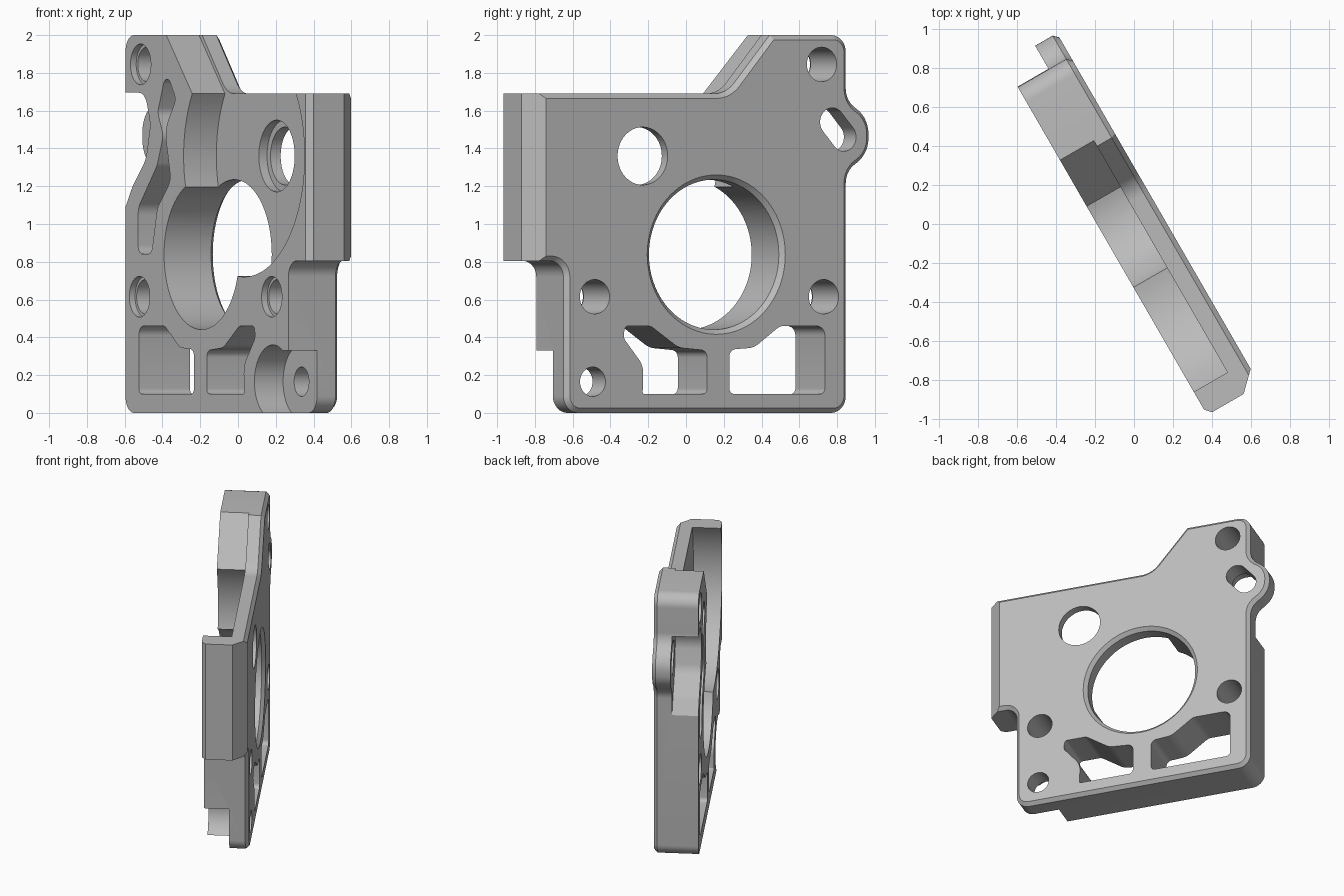
import bpy, bmesh, math
from mathutils import Vector as V

if "Cube" in bpy.data.objects:
    bpy.data.objects.remove(bpy.data.objects["Cube"], do_unlink=True)

TURN = math.radians(60)          # the plate stands turned about the vertical
C, S = math.cos(TURN), math.sin(TURN)
FRONT, BACK, EDGE = -0.165, 0.147, 0.025


def place(u, w, z):
    """u runs along the plate, w through its thickness, z up."""
    return (C * u + S * w, -S * u + C * w, z)


def arc(cu, cz, r, a0=0, a1=360, n=64):
    full = a1 - a0 == 360
    steps = n if full else n + 1
    return [V((cu + r * math.cos(a), cz + r * math.sin(a)))
            for a in (math.radians(a0 + (a1 - a0) * i / n) for i in range(steps))]


def rounded(corners, n=10):
    """Polygon from (u, z, radius) corners with filleted corners."""
    out = []
    for i, (u, z, r) in enumerate(corners):
        p = V((u, z))
        if r == 0:
            out.append(p)
            continue
        d1 = (V(corners[i - 1][:2]) - p).normalized()
        d2 = (V(corners[(i + 1) % len(corners)][:2]) - p).normalized()
        half = d1.angle(d2) / 2
        t, phi = r / math.tan(half), math.pi - 2 * half
        mid = p + (d1 + d2).normalized() * (r / math.sin(half))
        s, e = p + d1 * t - mid, p + d2 * t - mid
        out += [mid + (s * math.sin((1 - k / n) * phi) + e * math.sin(k / n * phi)) / math.sin(phi)
                for k in range(n + 1)]
    return out


def inset(poly, d):
    """Shrink a counter-clockwise polygon by d."""
    out = []
    for i, p in enumerate(poly):
        e1 = (p - poly[i - 1]).normalized()
        e2 = (poly[(i + 1) % len(poly)] - p).normalized()
        n1, n2 = V((-e1.y, e1.x)), V((-e2.y, e2.x))
        out.append(p + (n1 + n2) * (d / (1 + n1.dot(n2))))
    return out


def loft(name, rings):
    """Solid through matching rings of 3D points."""
    bm = bmesh.new()
    loops = [[bm.verts.new(p) for p in ring] for ring in rings]
    for a, b in zip(loops, loops[1:]):
        for i in range(len(a)):
            bm.faces.new((a[i - 1], a[i], b[i], b[i - 1]))
    bm.faces.new(loops[0])
    bm.faces.new(loops[-1])
    bmesh.ops.recalc_face_normals(bm, faces=bm.faces[:])
    if bm.calc_volume(signed=True) < 0:
        bmesh.ops.reverse_faces(bm, faces=bm.faces[:])
    mesh = bpy.data.meshes.new(name)
    bm.to_mesh(mesh)
    bm.free()
    obj = bpy.data.objects.new(name, mesh)
    bpy.context.collection.objects.link(obj)
    return obj


def ring(poly, w):
    return [place(p[0], w, p[1]) for p in poly]


def volume(mesh):
    bm = bmesh.new()
    bm.from_mesh(mesh)
    v = bm.calc_volume()
    bm.free()
    return v


def cut(cutter):
    """Subtract a cutter, keeping the first solver result of plausible volume."""
    mod = plate.modifiers.new("cut", 'BOOLEAN')
    mod.operation, mod.object = 'DIFFERENCE', cutter
    before, limit = volume(plate.data), volume(cutter.data) * 1.01
    result = plate.data
    for solver in ('MANIFOLD', 'EXACT', 'FLOAT'):
        mod.solver = solver
        bpy.context.view_layer.update()
        graph = bpy.context.evaluated_depsgraph_get()
        mesh = bpy.data.meshes.new_from_object(plate.evaluated_get(graph))
        if len(mesh.polygons) and 1e-6 < before - volume(mesh) < limit:
            result = mesh
            break
    plate.modifiers.remove(mod)
    plate.data = result
    bpy.data.objects.remove(cutter, do_unlink=True)


def cut_through(poly, w0=-0.4, w1=0.4):
    cut(loft("cutter", [ring(poly, w0), ring(poly, w1)]))


def cut_upright(profile, z0, z1):
    cut(loft("cutter", [[place(u, w, z) for u, w in profile] for z in (z0, z1)]))


# Plate outline with side block, raised corner and slotted ear
outline = rounded([
    (0.82, 0, 0.09), (0.82, 0.805, 0.085), (1.036, 0.805, 0), (1.036, 1.69, 0),
    (-0.175, 1.69, 0.16), (-0.44, 2, 0), (-0.906, 2, 0.09),
    (-0.906, 1.655, 0.12), (-1.045, 1.56, 0.16), (-1.045, 1.37, 0.16), (-0.906, 1.28, 0.12),
    (-0.906, 0, 0.09)])
plate = loft("mounting_plate", [ring(outline, FRONT), ring(outline, BACK - EDGE),
                                ring(inset(outline, EDGE), BACK)])

# Side block chamfers, back and front
cut_upright([(1.086, 0.0), (1.086, 0.2), (0.89, 0.2)], 0.7, 1.8)
cut_upright([(0.99, -0.176), (1.06, -0.176), (1.06, -0.116)], 0.7, 1.8)

# Front clearance beside the ear
cut_through(rounded([
    (-1.2, 1.695, 0), (-1.2, 1.0, 0), (-0.94, 1.04, 0), (-0.83, 1.2, 0.2),
    (-0.69, 1.34, 0.15), (-0.64, 1.53, 0.15), (-0.7, 1.695, 0.09)]), -0.4, 0.018)

# Wheel recess, open at the top
cut_through(arc(0.35, 1.36, 0.64, 149, 391, 80) + [V((0.905, 2.1)), V((-0.562, 2.1))],
            -0.4, 0.035)

# Stepped corner at the bottom
cut_through(arc(0.655, 0.165, 0.195, 58, 270, 40) + [V((1.2, -0.03)), V((1.2, 0.33))],
            -0.4, 0.01)

# Main bore with its back chamfer
cut_through(arc(-0.1, 0.838, 0.397, n=96))
cut(loft("cutter", [ring(arc(-0.1, 0.838, r, n=96), w) for r, w in ((0.39, 0.115), (0.427, 0.152))]))

# Shaft hole with counterbore
cut_through(arc(0.35, 1.36, 0.153))
cut_through(arc(0.35, 1.36, 0.19), -0.4, 0.085)

# Bolt holes, the upper three with a shallow step at the front
for u, z in ((-0.745, 1.845), (-0.757, 0.615), (0.643, 0.615)):
    cut_through(arc(u, z, 0.091, n=40))
    cut_through(arc(u, z, 0.108, n=40), -0.4, FRONT + 0.035)
cut_through(arc(0.655, 0.165, 0.078, n=40))

# Ear slot
cut_through(arc(-0.88, 1.46, 0.075, 139, 319, 20) + arc(-0.81, 1.54, 0.075, -41, 139, 20))

# Weight-saving pocket in the front face
cut_through(rounded([
    (-0.475, 1.81, 0.04), (-0.37, 1.66, 0.05), (-0.49, 1.5, 0.15), (-0.425, 1.23, 0.08),
    (-0.57, 1.085, 0.12), (-0.63, 0.84, 0.05), (-0.772, 0.84, 0.05), (-0.772, 1.085, 0.1),
    (-0.57, 1.31, 0.1), (-0.505, 1.47, 0.08), (-0.565, 1.59, 0.06)], 6), -0.4, 0.03)

# Two lower windows
cut_through(rounded([
    (-0.764, 0.1, 0.03), (-0.18, 0.1, 0.03), (-0.18, 0.335, 0.04), (-0.33, 0.345, 0.12),
    (-0.49, 0.46, 0.07), (-0.764, 0.46, 0.05)], 6))
cut_through(rounded([
    (-0.045, 0.1, 0.03), (0.35, 0.1, 0.01), (0.345, 0.25, 0.12), (0.47, 0.4, 0.05),
    (0.455, 0.46, 0.02), (0.3, 0.46, 0.06), (0.13, 0.345, 0.12), (-0.045, 0.33, 0.04)], 6))

# Plain metal finish
metal = bpy.data.materials.new("light_grey_metal")
metal.use_nodes = True
grey = (0.5, 0.5, 0.5, 1)
metal.diffuse_color = grey
metal.node_tree.nodes["Principled BSDF"].inputs["Base Color"].default_value = grey
plate.data.materials.clear()
plate.data.materials.append(metal)

bpy.ops.object.select_all(action='DESELECT')
plate.select_set(True)
bpy.context.view_layer.objects.active = plate
bpy.ops.object.shade_smooth_by_angle(angle=math.radians(25))
